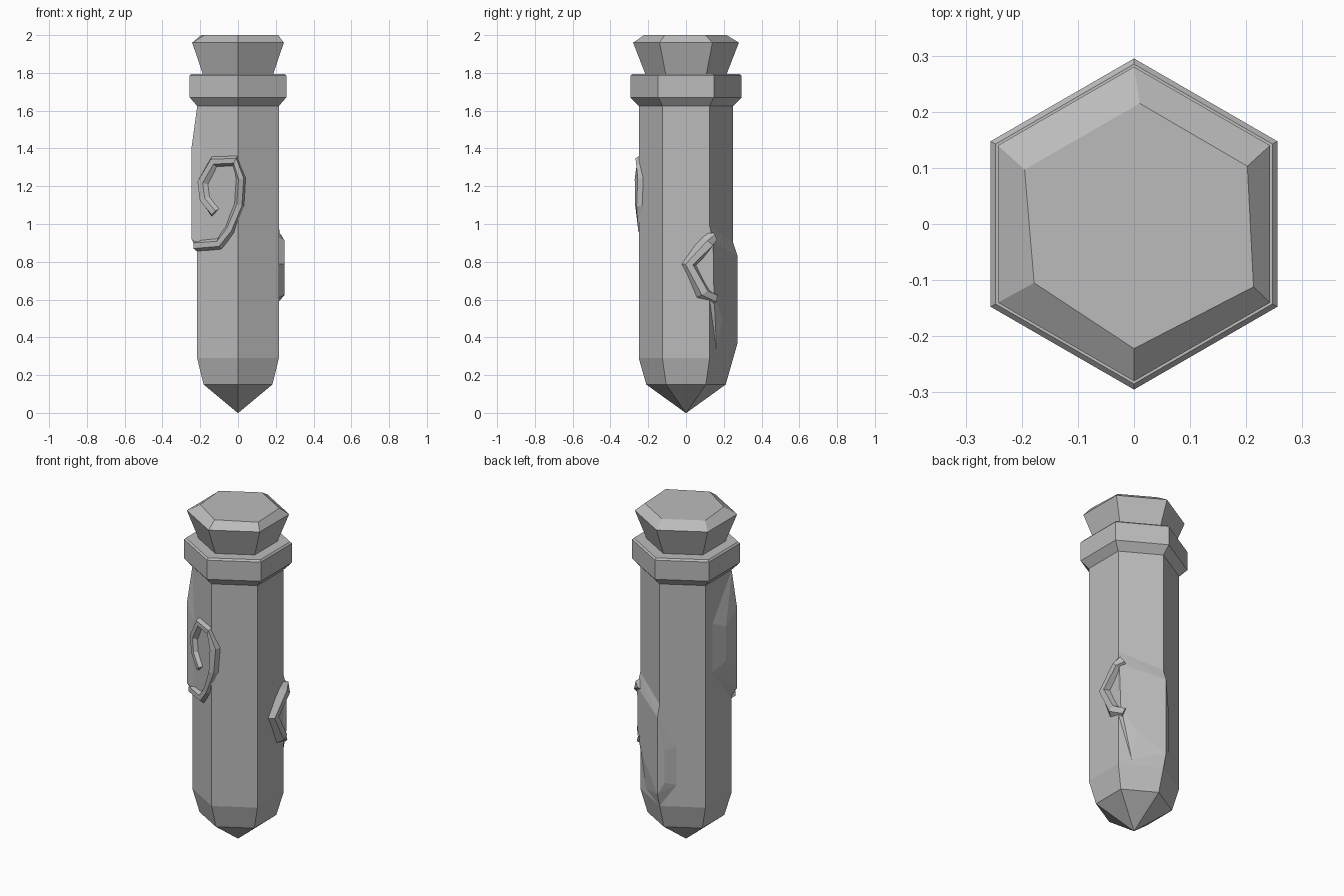
import bpy, bmesh, math
from mathutils import Vector

cube = bpy.data.objects.get("Cube")
if cube:
    bpy.data.objects.remove(cube)

stone = bpy.data.materials.new("plain grey")
stone.use_nodes = True
grey = (0.5, 0.5, 0.5, 1)
stone.diffuse_color = grey
stone.node_tree.nodes["Principled BSDF"].inputs["Base Color"].default_value = grey

R = 0.25


def corner(k, r=R):
    a = math.radians(60 * k - 90)
    return Vector((r * math.cos(a), r * math.sin(a), 0))


def on_post(s, z, out=0.0):
    """Point on the six-sided shaft: s counts corners around it from the front."""
    k = math.floor(s)
    p = corner(k).lerp(corner(k + 1), s - k) * (1 + out / 0.217)
    return Vector((p.x, p.y, z))


def finish(bm, name):
    bmesh.ops.recalc_face_normals(bm, faces=bm.faces)
    mesh = bpy.data.meshes.new(name)
    bm.to_mesh(mesh)
    bm.free()
    mesh.materials.append(stone)
    ob = bpy.data.objects.new(name, mesh)
    bpy.context.scene.collection.objects.link(ob)
    return ob


def loft(name, rings):
    """Skin a list of point rings and close both ends."""
    bm = bmesh.new()
    rows = [[bm.verts.new(p) for p in ring] for ring in rings]
    n = len(rows[0])
    for a, b in zip(rows, rows[1:]):
        for i in range(n):
            j = (i + 1) % n
            bm.faces.new((a[i], a[j], b[j], b[i]))
    bm.faces.new(rows[0])
    bm.faces.new(rows[-1])
    return finish(bm, name)


def hexagon(r, z):
    return [corner(k, r) + Vector((0, 0, z)) for k in range(6)]


def ridge(name, path, width, height):
    """Raised strip with a flat crest that follows the shaft surface."""
    rings = []
    for i, (s, z) in enumerate(path):
        s0, z0 = path[max(i - 1, 0)]
        s1, z1 = path[min(i + 1, len(path) - 1)]
        side = Vector((-(z1 - z0), (s1 - s0) * R)).normalized()
        ring = []
        for w, h in ((-1, -0.015), (-0.35, height), (0.35, height), (1, -0.015)):
            ring.append(on_post(s + side.x * w * width / R, z + side.y * w * width, h))
        rings.append(ring)
    return loft(name, rings)


def swelling(name, outline, crest, height):
    """Faceted bulge from a surface outline to a raised crest."""
    bm = bmesh.new()
    for pts, h in ((outline, 0), (crest, height)):
        for s, z in pts:
            bm.verts.new(on_post(s, z, h))
    res = bmesh.ops.convex_hull(bm, input=bm.verts)
    loose = {g for g in res["geom_interior"] + res["geom_unused"]
             if isinstance(g, bmesh.types.BMVert)}
    bmesh.ops.delete(bm, geom=list(loose), context='VERTS')
    return finish(bm, name)


# Shaft with a pointed foot
loft("shaft", [hexagon(r, z) for r, z in
               ((0.002, 0.0), (0.21, 0.15), (R, 0.29), (R, 1.66))])

# Collar band
loft("collar", [hexagon(r, z) for r, z in
                ((0.25, 1.625), (0.295, 1.67), (0.295, 1.785), (0.285, 1.795))])

# Flared cap with a slightly uneven chiselled top
top = [(0, -0.222), (0.213, -0.112), (0.202, 0.103),
       (0.01, 0.215), (-0.195, 0.097), (-0.178, -0.105)]
loft("cap", [hexagon(0.21, 1.78), hexagon(0.28, 1.96),
             [Vector((x, y, 2.0)) for x, y in top]])

# Upper knot: curled ridge and the swelling beside it
ridge("upper_knot_curl",
      [(5.45, 1.06), (5.2, 1.13), (5.15, 1.22), (5.42, 1.33), (5.93, 1.335),
       (6.07, 1.24), (6.03, 1.1), (5.8, 0.97), (5.55, 0.895), (4.98, 0.885)],
      0.042, 0.02)
swelling("upper_knot_swelling",
         [(5.0, 1.62), (4.27, 1.37), (4.27, 1.08), (4.95, 0.86), (5.1, 0.9), (5.1, 1.3)],
         [(4.97, 1.4), (4.6, 1.33), (4.6, 1.12), (4.97, 0.92)], 0.03)

# Lower knot: hooked ridge and the swelling it grows from
ridge("lower_knot_hook",
      [(2.12, 0.93), (1.95, 0.9), (1.56, 0.785), (1.85, 0.635), (2.15, 0.605)],
      0.05, 0.03)
swelling("lower_knot_swelling",
         [(2.0, 0.99), (3.0, 0.9), (3.37, 0.65), (3.37, 0.42), (3.0, 0.29),
          (2.3, 0.32), (2.0, 0.6)],
         [(2.05, 0.91), (3.0, 0.83), (3.15, 0.64), (3.15, 0.44), (3.0, 0.37),
          (2.4, 0.5), (2.08, 0.64)], 0.02)
